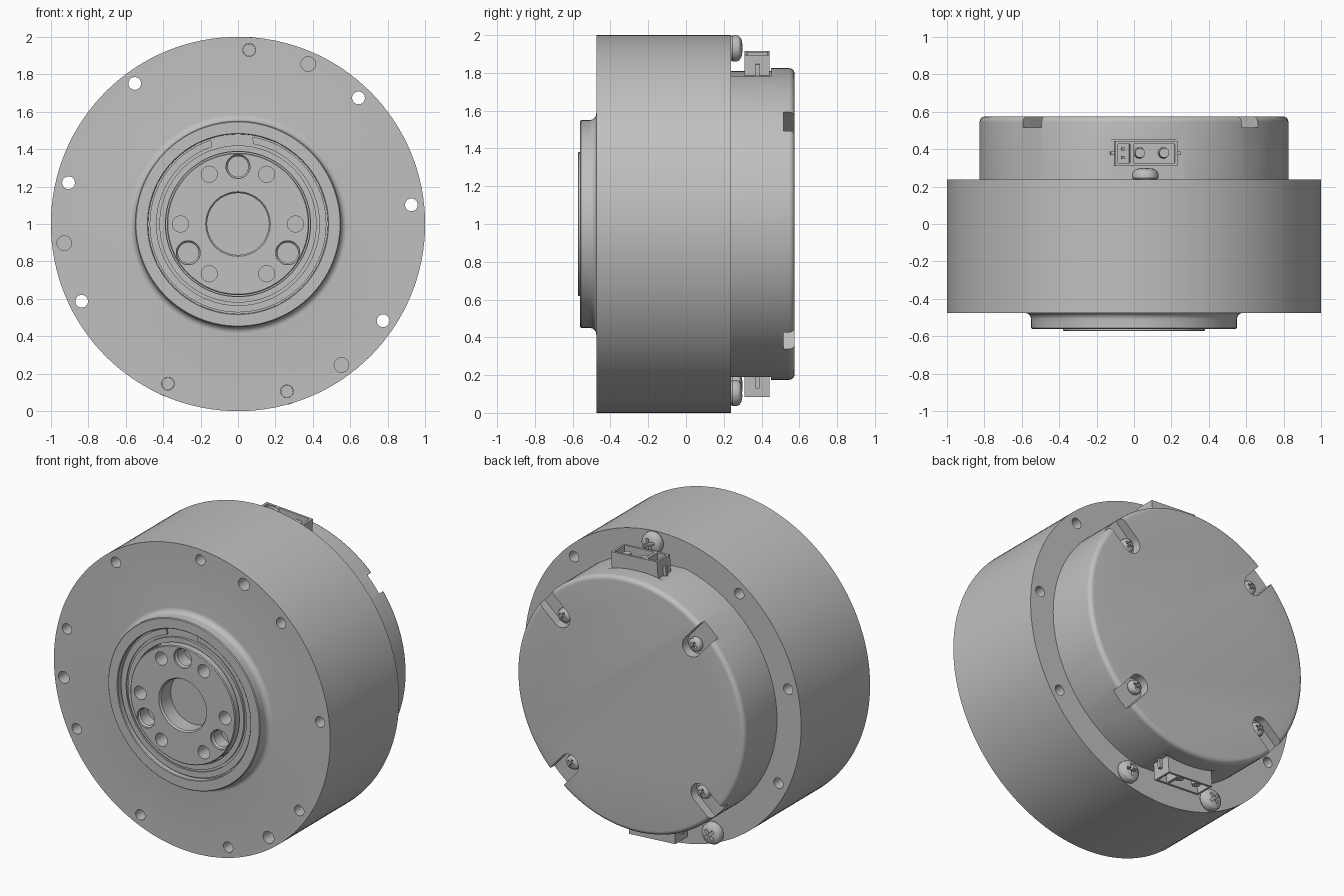
import bpy, bmesh
from math import sin, cos, radians, pi
from mathutils import Matrix

if "Cube" in bpy.data.objects:
    bpy.data.objects.remove(bpy.data.objects["Cube"])

grey = bpy.data.materials.new("plain_grey")
grey.use_nodes = True
GREY = (0.527, 0.527, 0.527, 1)
grey.diffuse_color = GREY
grey.node_tree.nodes["Principled BSDF"].inputs["Base Color"].default_value = GREY

TILT = 86.3  # direction of the main connector, degrees from +x


def frame(angle):
    """Local z points outward from the motor axis at this angle."""
    return Matrix.Translation((0, 0, 1)) @ Matrix.Rotation(radians(90 - angle), 4, 'Y')


def finish(name, bm, matrix):
    bmesh.ops.recalc_face_normals(bm, faces=bm.faces[:])
    bm.transform(matrix)
    mesh = bpy.data.meshes.new(name)
    bm.to_mesh(mesh)
    bm.free()
    mesh.materials.append(grey)
    mesh.shade_smooth()
    mesh.set_sharp_from_angle(angle=radians(30))
    obj = bpy.data.objects.new(name, mesh)
    bpy.context.collection.objects.link(obj)
    return obj


def lathe(name, profile, angle=90, radius=0, sides=32, ring=False):
    """Turn (radius, y) points about the y axis, placed off the motor axis."""
    bm = bmesh.new()
    loops = []
    for r, y in profile:
        loops.append([bm.verts.new((r * cos(2 * pi * i / sides), y, r * sin(2 * pi * i / sides)))
                      for i in range(sides)])
    pairs = list(zip(loops, loops[1:]))
    if ring:
        pairs.append((loops[-1], loops[0]))
    else:
        bm.faces.new(loops[0])
        bm.faces.new(loops[-1])
    for a, b in pairs:
        for i in range(sides):
            j = (i + 1) % sides
            bm.faces.new((a[i], a[j], b[j], b[i]))
    return finish(name, bm, frame(angle) @ Matrix.Translation((0, 0, radius)))


def rod(name, r, y0, y1, angle=90, radius=0, sides=32):
    return lathe(name, [(r, y0), (r, y1)], angle, radius, sides)


def box(name, x, y, z, angle=90, spin=0):
    """Box given by its spans in the local frame, optionally spun about itself on y."""
    bm = bmesh.new()
    bmesh.ops.create_cube(bm, size=1)
    spans = (x, y, z)
    size = Matrix.Diagonal([b - a for a, b in spans] + [1])
    centre = Matrix.Translation([(a + b) / 2 for a, b in spans])
    return finish(name, bm, frame(angle) @ centre @ Matrix.Rotation(radians(spin), 4, 'Y') @ size)


def cut(obj, cutters):
    for c in cutters:
        mod = obj.modifiers.new("cut", 'BOOLEAN')
        mod.operation = 'DIFFERENCE'
        mod.solver = 'EXACT'
        mod.object = c
    bpy.context.view_layer.update()
    graph = bpy.context.evaluated_depsgraph_get()
    mesh = bpy.data.meshes.new_from_object(obj.evaluated_get(graph))
    obj.modifiers.clear()
    obj.data = mesh
    mesh.materials.clear()
    mesh.materials.append(grey)
    for p in mesh.polygons:
        p.material_index = 0
    mesh.shade_smooth()
    mesh.set_sharp_from_angle(angle=radians(30))
    for c in cutters:
        bpy.data.objects.remove(c)


def screw(name, r, base, height, shank, depth, angle, radius):
    """Domed pan-head screw with a cross recess, facing +y."""
    top = base + height
    obj = lathe(name, [(shank, base - depth), (shank, base), (r * .9, base), (r, base + height * .15),
                       (r, base + height * .5), (r * .9, base + height * .75),
                       (r * .65, base + height * .94), (r * .35, top)], angle, radius)
    a, b = r * .55, r * .13
    cut(obj, [box("cutter", (-a, a), (top - height * .45, top + .05), (radius - b, radius + b), angle, s)
              for s in (20, 110)])


# Main housing with filleted front boss and stepped recess
fillet = [(.585 - .035 * cos(t * pi / 12), -.51 + .035 * sin(t * pi / 12)) for t in range(7)]
body = lathe("main_housing", [(.385, -.44), (.385, -.525), (.48, -.525), (.48, -.556), (.484, -.56),
                              (.545, -.56), (.55, -.555)] + fillet +
             [(1, -.475), (1, .238)], sides=128)
through = [6.3 + 40 * i for i in range(9)]
cut(body, [rod("cutter", .034, -.6, .4, a, .932) for a in through] +
    [rod("cutter", .039, -.6, -.3, a, .934) for a in (66.3, 186.3, 306.3)])

# Three rim screws that fill their holes from the back
for i, a in enumerate((86.3, 246.3, 286.3)):
    screw(f"rim_screw_{i + 1}", .07, .238, .06, .033, .5, a, .932)

# Output disc with bore, bolt holes and pin holes
disc = lathe("output_disc", [(.38, -.43), (.38, -.568), (.375, -.573)], sides=96)
holes = [lathe("cutter", [(.176, -.6), (.172, -.568), (.165, -.56), (.165, -.46)], sides=64)]
for i in range(6):
    holes.append(rod("cutter", .043, -.6, -.47, 60 * i, .307))
for i in range(3):
    holes.append(lathe("cutter", [(.064, -.6), (.064, -.56), (.055, -.55), (.055, -.47)], 90 + 120 * i, .307))
cut(disc, holes)

# Inner seal and split retaining ring in the recess
lathe("seal_ring", [(.388, -.5), (.388, -.54), (.42, -.54), (.42, -.5)], sides=96, ring=True)
clip = lathe("retaining_ring", [(.435, -.5), (.435, -.535), (.472, -.535), (.472, -.5)], sides=96, ring=True)
cut(clip, [box("cutter", (-.08, .14), (-.6, -.4), (.35, .6), 98)])

# Rear cover with rounded rim, screw slots and connector flats
R, BACK, EDGE = .825, .575, .03
rim = [(R - EDGE + EDGE * cos(t * pi / 12), BACK - EDGE + EDGE * sin(t * pi / 12)) for t in range(7)]
cover = lathe("rear_cover", [(R, .2)] + rim, sides=128)
slots = [TILT - 45 + 90 * i for i in range(4)]
cutters = [box("cutter", (-.21, .21), (.1, .45), (.798, .95), a) for a in (TILT, TILT + 180)]
for a in slots:
    cutters.append(box("cutter", (-.066, .066), (.515, .7), (.67, .95), a))
    cutters.append(rod("cutter", .066, .515, .7, a, .67))
cut(cover, cutters)
for i, a in enumerate(slots):
    screw(f"cover_screw_{i + 1}", .046, .515, .042, .025, .03, a, .67)

# Matching connectors at the top and bottom of the cover
for side, a in (("upper", TILT), ("lower", TILT + 180)):
    shell = box(f"{side}_connector_shell", (-.16, .175), (.31, .443), (.75, .908), a)
    cut(shell, [box("cutter", (-.145, -.08), (.326, .428), (.825, 1), a),
                box("cutter", (-.06, .16), (.326, .428), (.825, 1), a)])
    for x in (-.025, .105):
        bm = bmesh.new()
        bmesh.ops.create_cone(bm, cap_ends=True, segments=24, radius1=.03, radius2=.026, depth=.07)
        finish(f"{side}_power_pin", bm, frame(a) @ Matrix.Translation((x, .38, .855)))
    for y in (.355, .4):
        box(f"{side}_signal_pin", (-.121, -.105), (y - .008, y + .008), (.8, .88), a)
    for x in (-.18, .175):
        box(f"{side}_connector_rib", (x, x + .02), (.368, .388), (.78, .86), a)
